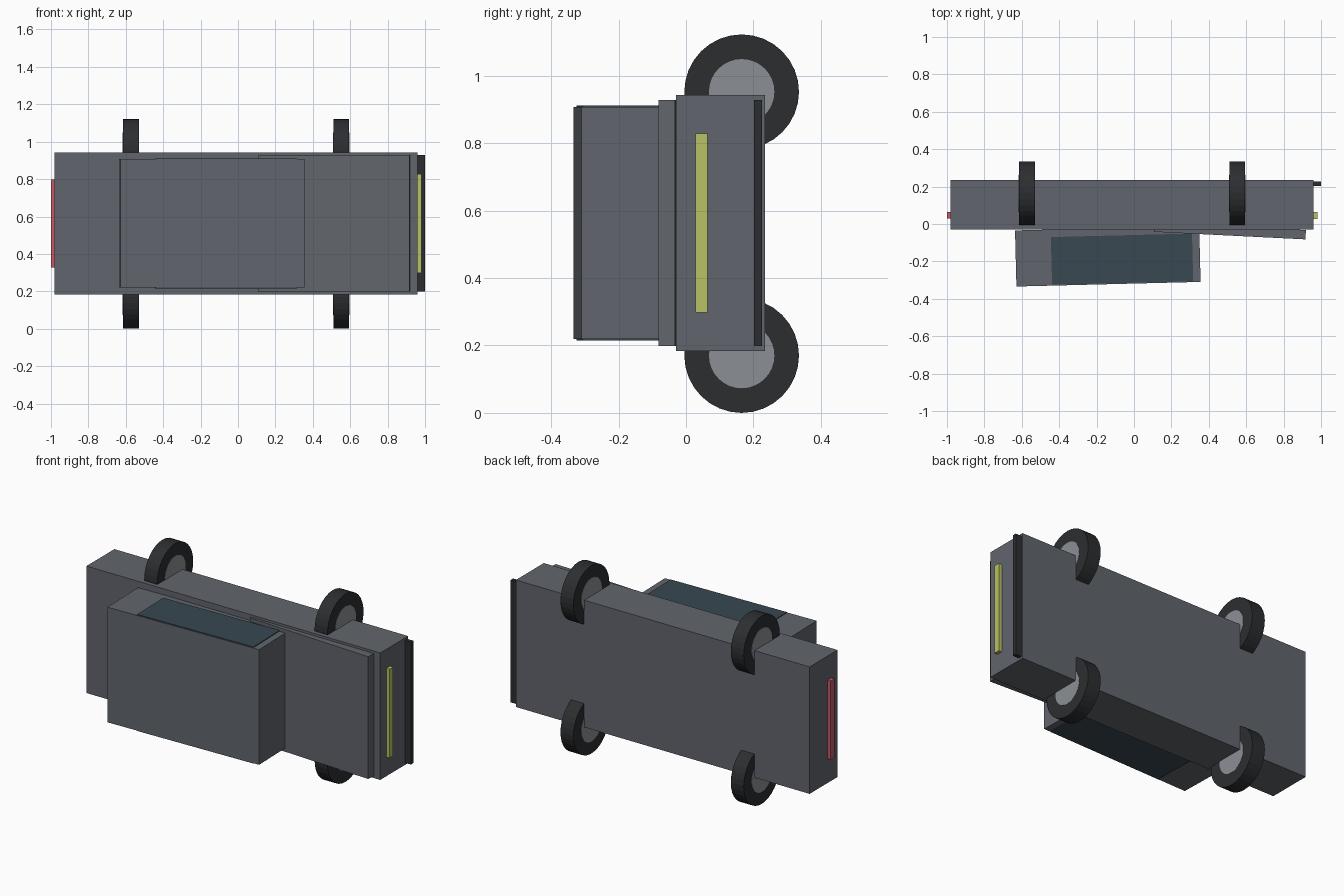
import bpy
import math

if "Cube" in bpy.data.objects:
    bpy.data.objects.remove(bpy.data.objects["Cube"])

# The vehicle lies on its side: its roof points to -y and its nose to +x.
ZC = 0.563  # middle of the vehicle's width


def material(name, r, g, b):
    m = bpy.data.materials.new(name)
    m.diffuse_color = (r, g, b, 1)
    m.use_nodes = True
    m.node_tree.nodes["Principled BSDF"].inputs["Base Color"].default_value = m.diffuse_color
    return m


PAINT = material("grey_paint", 0.12, 0.13, 0.15)
GLASS = material("dark_glass", 0.04, 0.065, 0.085)
RUBBER = material("rubber", 0.025, 0.027, 0.03)
METAL = material("hub_metal", 0.26, 0.28, 0.30)
YELLOW = material("yellow_lamp", 0.48, 0.54, 0.13)
RED = material("red_lamp", 0.55, 0.10, 0.13)


def box(name, centre, size, mat, turn=0.0):
    bpy.ops.mesh.primitive_cube_add(size=1, location=centre)
    o = bpy.context.object
    o.name = name
    o.scale = size
    o.rotation_euler.z = turn
    o.data.materials.append(mat)
    return o


def disc(name, centre, radius, width, mat):
    bpy.ops.mesh.primitive_cylinder_add(
        vertices=32, radius=radius, depth=width, location=centre,
        rotation=(0, math.pi / 2, 0))
    o = bpy.context.object
    o.name = name
    o.data.materials.append(mat)
    return o


# Main body slab
box("body", (-0.01, 0.102, ZC), (1.94, 0.264, 0.758), PAINT)

# Cabin and side windows, tipped slightly
TILT = 0.025
box("cabin", (-0.14, -0.172, ZC), (0.985, 0.30, 0.687), PAINT, TILT)
for side, s in (("left", 1), ("right", -1)):
    box(side + "_window", (-0.064, -0.188, ZC + s * 0.342),
        (0.755, 0.255, 0.012), GLASS, TILT)

# Sloping bonnet panel
box("bonnet", (0.5135, -0.037, ZC), (0.81, 0.05, 0.73), PAINT, -0.05)

# Bumper and lamps
box("front_bumper", (0.975, 0.214, ZC), (0.05, 0.024, 0.73), RUBBER)
box("front_lamp", (0.965, 0.046, ZC), (0.03, 0.036, 0.53), YELLOW)
box("rear_lamp", (-0.985, 0.046, ZC), (0.03, 0.034, 0.47), RED)

# Wheels, with axles along x
for end, x in (("rear", -0.573), ("front", 0.552)):
    for side, z in (("right", 0.17), ("left", 0.952)):
        disc(f"{end}_{side}_tyre", (x, 0.165, z), 0.17, 0.085, RUBBER)
        disc(f"{end}_{side}_hub", (x, 0.165, z), 0.097, 0.088, METAL)
